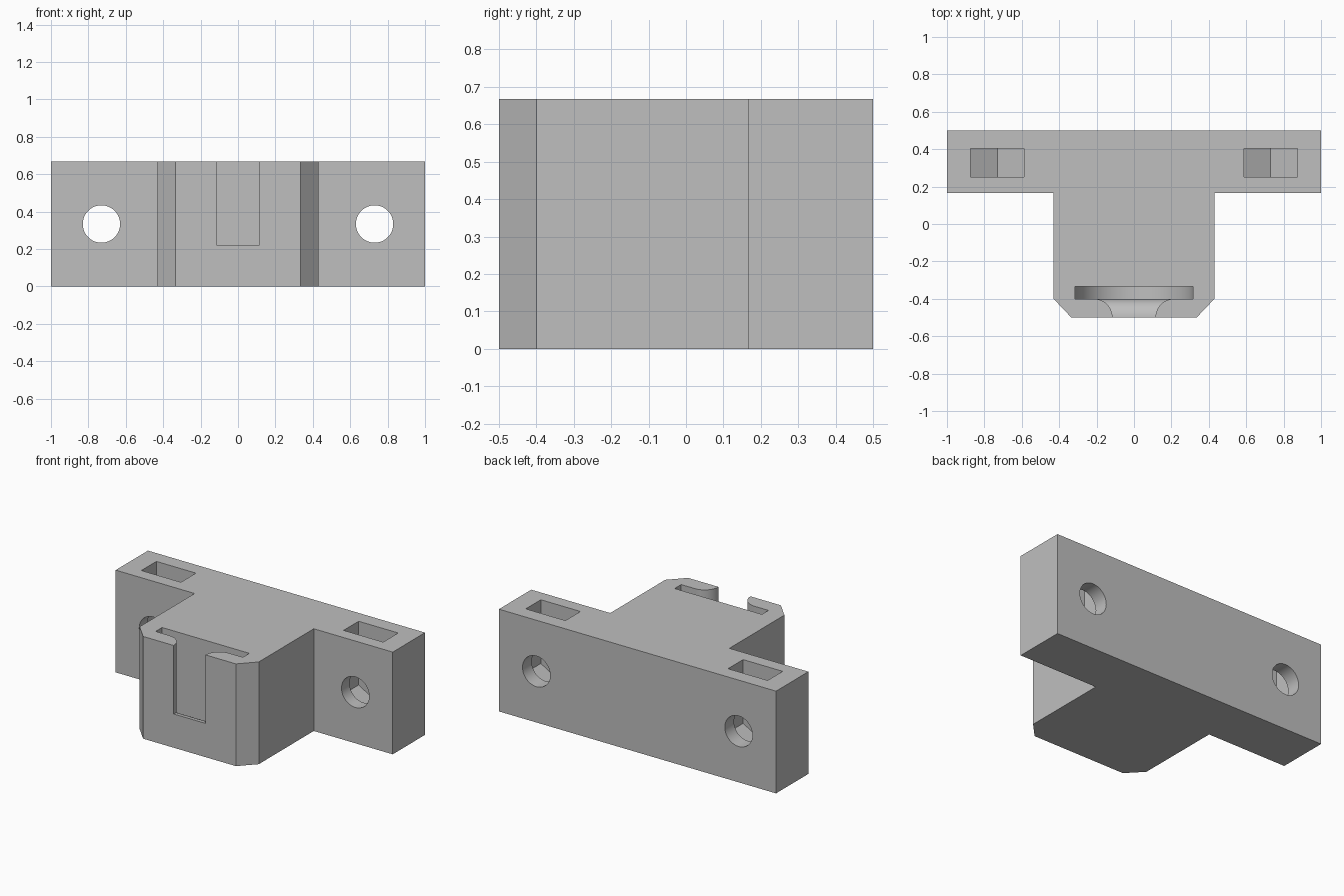
import bpy, bmesh
from math import sin, cos, pi, sqrt, radians

if "Cube" in bpy.data.objects:
    bpy.data.objects.remove(bpy.data.objects["Cube"])

HEIGHT = 0.667
MID = HEIGHT / 2
ABOVE = 0.8          # cutters open past the top face

grey = bpy.data.materials.new("plain grey")
grey.use_nodes = True
grey.diffuse_color = (0.52, 0.52, 0.52, 1)
grey.node_tree.nodes["Principled BSDF"].inputs["Base Color"].default_value = grey.diffuse_color


def loft(name, rings):
    """Closed solid through a list of equal-length point rings."""
    bm = bmesh.new()
    rows = [[bm.verts.new(p) for p in ring] for ring in rings]
    n = len(rows[0])
    for a, b in zip(rows, rows[1:]):
        for i in range(n):
            j = (i + 1) % n
            bm.faces.new((a[i], a[j], b[j], b[i]))
    bm.faces.new(rows[0])
    bm.faces.new(rows[-1])
    bmesh.ops.recalc_face_normals(bm, faces=bm.faces)
    mesh = bpy.data.meshes.new(name)
    bm.to_mesh(mesh)
    bm.free()
    mesh.materials.append(grey)
    obj = bpy.data.objects.new(name, mesh)
    bpy.context.collection.objects.link(obj)
    return obj


def prism_y(name, profile, y0, y1):
    """Extrude an x-z profile along y."""
    return loft(name, [[(x, y, z) for x, z in profile] for y in (y0, y1)])


def arc(cx, cz, r, start, end, steps):
    return [(cx + r * cos(start + (end - start) * i / steps),
             cz + r * sin(start + (end - start) * i / steps)) for i in range(steps + 1)]


# T-shaped body with a chamfered nose
half = [(0.335, -0.5), (0.43, -0.4), (0.43, 0.167), (1, 0.167), (1, 0.5)]
outline = half + [(-x, y) for x, y in reversed(half)]
body = loft("mounting_block", [[(x, y, z) for x, y in outline] for z in (0, HEIGHT)])

cutters = []

# Bolt holes and drop-in hexagonal nut pockets in both wings
for side in (-1, 1):
    x = 0.73 * side
    cutters.append(prism_y("bolt_hole", arc(x, MID, 0.1, 0, 2 * pi, 48)[:-1], 0.1, 0.6))
    r = 0.165
    w = r * cos(pi / 6)
    pocket = [(x - w, ABOVE), (x - w, MID - r / 2), (x, MID - r),
              (x + w, MID - r / 2), (x + w, ABOVE)]
    cutters.append(prism_y("nut_pocket", pocket, 0.25, 0.405))

# Round-bottomed disc slot behind the nose
slot = [(-0.315, ABOVE)] + arc(0, MID, 0.315, pi, 2 * pi, 48) + [(0.315, ABOVE)]
cutters.append(prism_y("disc_slot", slot, -0.4, -0.333))

# Front window whose sides and sill round outwards towards the slot
R = 0.1
depths = [(-0.55, 0)]
for i in range(13):
    a = i / 12 * pi / 2
    depths.append((-0.5 + R * sin(a), R * (1 - cos(a))))
depths.append((-0.36, R))
window = []
for y, flare in depths:
    w, z = 0.115 + flare, 0.22 - flare
    window.append([(-w, y, ABOVE), (-w, y, z), (w, y, z), (w, y, ABOVE)])
cutters.append(loft("front_window", window))

# Cut everything out of the body
bpy.context.view_layer.objects.active = body
body.select_set(True)
for cutter in cutters:
    cutter.hide_render = True
    mod = body.modifiers.new(cutter.name, "BOOLEAN")
    mod.operation = "DIFFERENCE"
    mod.solver = "EXACT"
    mod.object = cutter
    bpy.ops.object.modifier_apply(modifier=mod.name)
    bpy.data.objects.remove(cutter)

bpy.ops.object.shade_smooth_by_angle(angle=radians(25))
